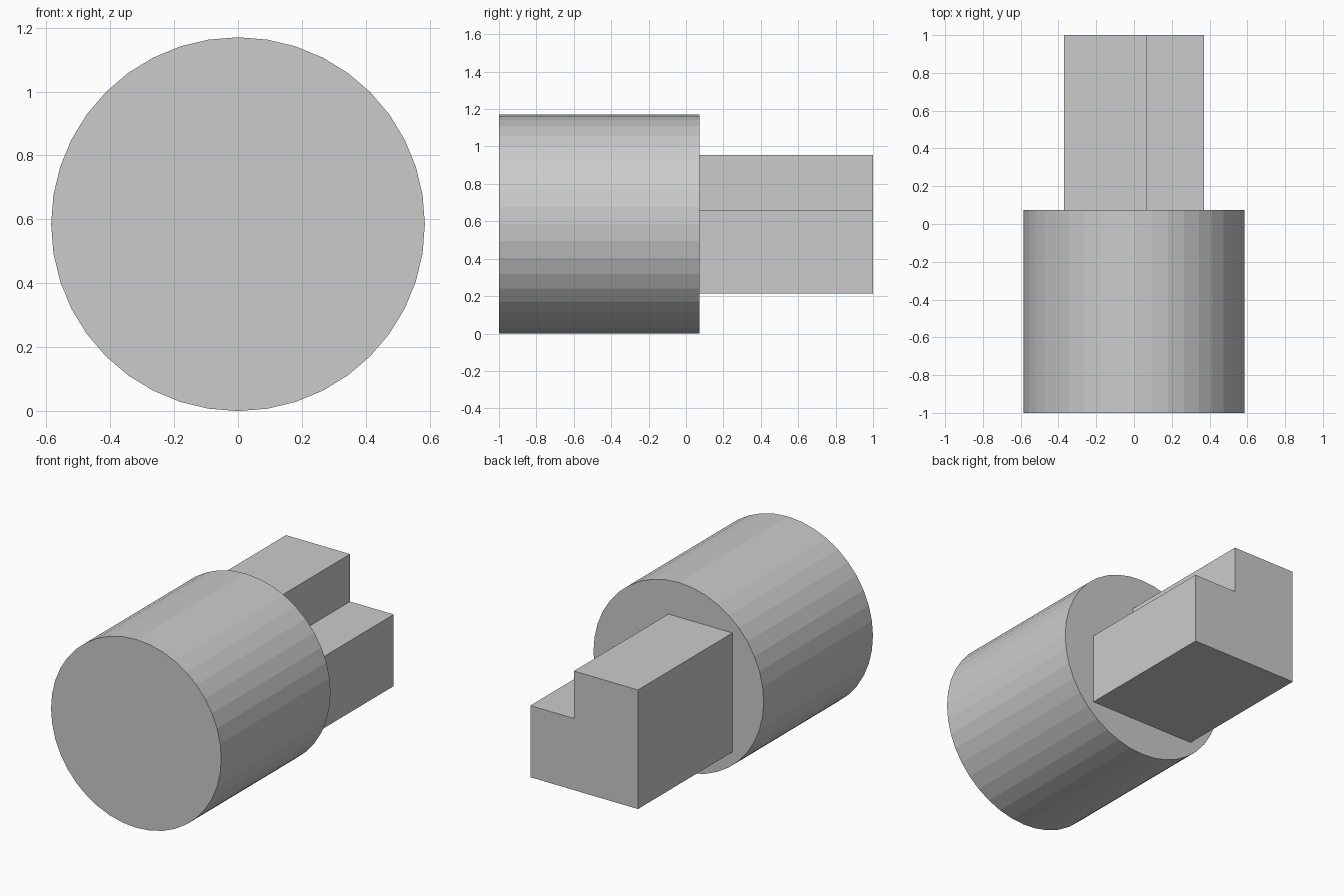
import bpy
import bmesh
from math import pi
from mathutils import Matrix

cube = bpy.data.objects.get("Cube")
if cube:
    bpy.data.objects.remove(cube, do_unlink=True)

RADIUS = 0.585
FRONT, SHOULDER, BACK = -1.0, 0.073, 1.0

grey = bpy.data.materials.new("light_grey")
grey.use_nodes = True
colour = (0.6, 0.6, 0.6, 1)
grey.diffuse_color = colour
grey.node_tree.nodes["Principled BSDF"].inputs["Base Color"].default_value = colour


def finish(bm, name):
    bmesh.ops.recalc_face_normals(bm, faces=bm.faces)
    mesh = bpy.data.meshes.new(name)
    bm.to_mesh(mesh)
    bm.free()
    mesh.materials.append(grey)
    obj = bpy.data.objects.new(name, mesh)
    bpy.context.collection.objects.link(obj)
    return obj


# Faceted cylinder lying along y
bm = bmesh.new()
bmesh.ops.create_cone(bm, cap_ends=True, segments=40, radius1=RADIUS,
                      radius2=RADIUS, depth=SHOULDER - FRONT)
bm.transform(Matrix.Translation((0, (FRONT + SHOULDER) / 2, RADIUS))
             @ Matrix.Rotation(pi / 2, 4, "X"))
finish(bm, "cylinder_body")

# Square shank with one upper corner notched out along its length
HALF, STEP_X, STEP_Z = 0.37, 0.07, 0.66
LOW, HIGH = RADIUS - HALF, RADIUS + HALF
profile = [(-HALF, LOW), (HALF, LOW), (HALF, STEP_Z),
           (STEP_X, STEP_Z), (STEP_X, HIGH), (-HALF, HIGH)]
bm = bmesh.new()
face = bm.faces.new([bm.verts.new((x, SHOULDER, z)) for x, z in profile])
ext = bmesh.ops.extrude_face_region(bm, geom=[face], use_keep_orig=True)
bmesh.ops.translate(bm, vec=(0, BACK - SHOULDER, 0),
                    verts=[g for g in ext["geom"] if isinstance(g, bmesh.types.BMVert)])
finish(bm, "notched_shank")
